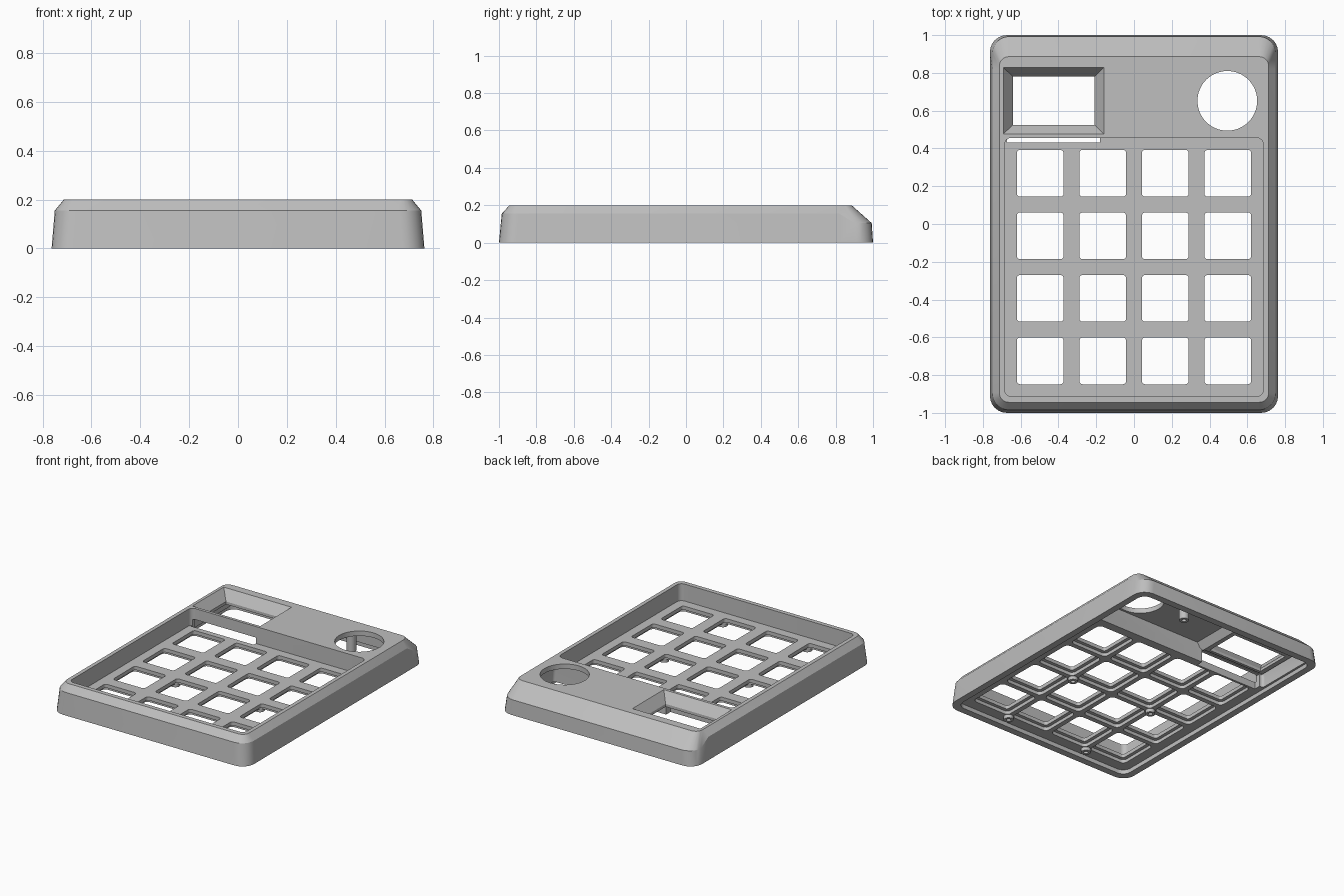
import bpy, bmesh, math

old = bpy.data.objects.get("Cube")
if old:
    bpy.data.objects.remove(old, do_unlink=True)

grey = bpy.data.materials.new("plain grey")
grey.use_nodes = True
colour = (0.52, 0.52, 0.52, 1)
grey.diffuse_color = colour
grey.node_tree.nodes["Principled BSDF"].inputs["Base Color"].default_value = colour


def outline(x0, x1, y0, y1, r=0.0, steps=6):
    """Rounded rectangle, counter-clockwise from the back right corner."""
    if r == 0:
        return [(x1, y1), (x0, y1), (x0, y0), (x1, y0)]
    pts = []
    for k, (cx, cy) in enumerate(((x1 - r, y1 - r), (x0 + r, y1 - r),
                                  (x0 + r, y0 + r), (x1 - r, y0 + r))):
        for i in range(steps + 1):
            a = math.pi / 2 * (k + i / steps)
            pts.append((cx + r * math.cos(a), cy + r * math.sin(a)))
    return pts


def loft(bm, rings):
    """Skin a closed solid through rings of 3D points, bottom to top."""
    rows = [[bm.verts.new(p) for p in ring] for ring in rings]
    n = len(rows[0])
    for low, high in zip(rows, rows[1:]):
        for i in range(n):
            j = (i + 1) % n
            bm.faces.new((low[i], low[j], high[j], high[i]))
    bm.faces.new(rows[0][::-1])
    bm.faces.new(rows[-1])


def level(pts, z):
    return [(x, y, z) for x, y in pts]


def prism(bm, pts, z0, z1):
    loft(bm, [level(pts, z0), level(pts, z1)])


def circle(x, y, r, n):
    return [(x + r * math.cos(i * math.tau / n), y + r * math.sin(i * math.tau / n))
            for i in range(n)]


def finish(name, bm):
    bmesh.ops.recalc_face_normals(bm, faces=bm.faces)
    mesh = bpy.data.meshes.new(name)
    bm.to_mesh(mesh)
    bm.free()
    mesh.materials.append(grey)
    ob = bpy.data.objects.new(name, mesh)
    bpy.context.collection.objects.link(ob)
    return ob


def select(ob):
    bpy.ops.object.select_all(action='DESELECT')
    ob.select_set(True)
    bpy.context.view_layer.objects.active = ob


def combine(target, bm, operation='DIFFERENCE'):
    """Boolean a temporary solid into the target."""
    tool = finish("tool", bm)
    mod = target.modifiers.new("cut", 'BOOLEAN')
    mod.operation, mod.solver, mod.object = operation, 'EXACT', tool
    select(target)
    bpy.ops.object.modifier_apply(modifier=mod.name)
    bpy.data.objects.remove(tool, do_unlink=True)


def shell_ring(hx, y0, y1, r, z, z_back):
    """Outer ring that drops to z_back behind the start of the rear slope."""
    pts = outline(-hx, hx, y0, y1, r)
    half = len(pts) // 2
    pts = [(hx, 0.82)] + pts[:half] + [(-hx, 0.82)] + pts[half:]
    return [(x, y, z_back if y > 0.83 else z) for x, y in pts]


# Outer shell: tapered sides, chamfered top edge, long slope at the back
bm = bmesh.new()
loft(bm, [shell_ring(0.763, -1, 1, 0.09, 0, 0),
          shell_ring(0.750, -0.985, 0.993, 0.09, 0.155, 0.105),
          shell_ring(0.713, -0.944, 0.886, 0.05, 0.2, 0.2)])
case = finish("case_shell", bm)

# Hollow underside
bm = bmesh.new()
prism(bm, outline(-0.715, 0.715, -0.95, 0.95, 0.06), -0.1, 0.03)
combine(case, bm)

# Deep rear compartment
bm = bmesh.new()
loft(bm, [level(outline(-0.70, 0.70, 0.48, 0.94, 0.02), -0.1),
          level(outline(-0.70, 0.70, 0.48, 0.94, 0.02), 0.1),
          level(outline(-0.68, 0.68, 0.48, 0.87, 0.02), 0.165)])
combine(case, bm)

# Sloped frame under the display window
bm = bmesh.new()
loft(bm, [level(outline(-0.675, -0.175, 0.49, 0.815), 0.11),
          level(outline(-0.708, -0.13, 0.46, 0.855), 0.18)])
combine(case, bm, 'UNION')

# Key well
bm = bmesh.new()
prism(bm, outline(-0.685, 0.685, -0.913, 0.456, 0.035), 0.08, 0.3)
combine(case, bm)

# Key pockets below and key openings above, with the round knob opening
pitch = 0.331
keys = [((i - 1.5) * pitch, -0.228 + (j - 1.5) * pitch) for i in range(4) for j in range(4)]


def key_grid(half, r, z0, z1):
    grid = bmesh.new()
    for x, y in keys:
        prism(grid, outline(x - half, x + half, y - half, y + half, r, 4), z0, z1)
    return grid


combine(case, key_grid(0.148, 0.03, -0.05, 0.054))
bm = key_grid(0.124, 0.018, -0.06, 0.15)
prism(bm, circle(0.494, 0.652, 0.158, 64), 0.05, 0.3)
combine(case, bm)

# Bevelled display window
inner = outline(-0.64, -0.208, 0.525, 0.78)
outer = outline(-0.692, -0.16, 0.477, 0.828)
bm = bmesh.new()
loft(bm, [level(inner, 0.03), level(inner, 0.13), level(outer, 0.2), level(outer, 0.25)])
combine(case, bm)

# Cable slot between the display and the key well
bm = bmesh.new()
prism(bm, outline(-0.672, -0.18, 0.432, 0.505), -0.05, 0.122)
combine(case, bm)

select(case)
bpy.ops.object.shade_smooth_by_angle(angle=math.radians(25))


# Screw posts, open at the bottom
def screw_post(name, x, y, z0, z1):
    bm = bmesh.new()
    loft(bm, [level(circle(x, y, r, 24), z) for r, z in
              ((0.015, z1 - 0.01), (0.015, z0), (0.032, z0), (0.032, z1))])
    post = finish(name, bm)
    select(post)
    bpy.ops.object.shade_smooth_by_angle(angle=math.radians(30))


for side, sx in (("left", 1), ("right", -1)):
    screw_post("middle_post_" + side, sx * pitch, -0.228, 0.005, 0.065)
    screw_post("front_post_" + side, sx * pitch, -0.885, 0.005, 0.065)
screw_post("rear_post", 0.29, 0.855, 0.005, 0.178)
